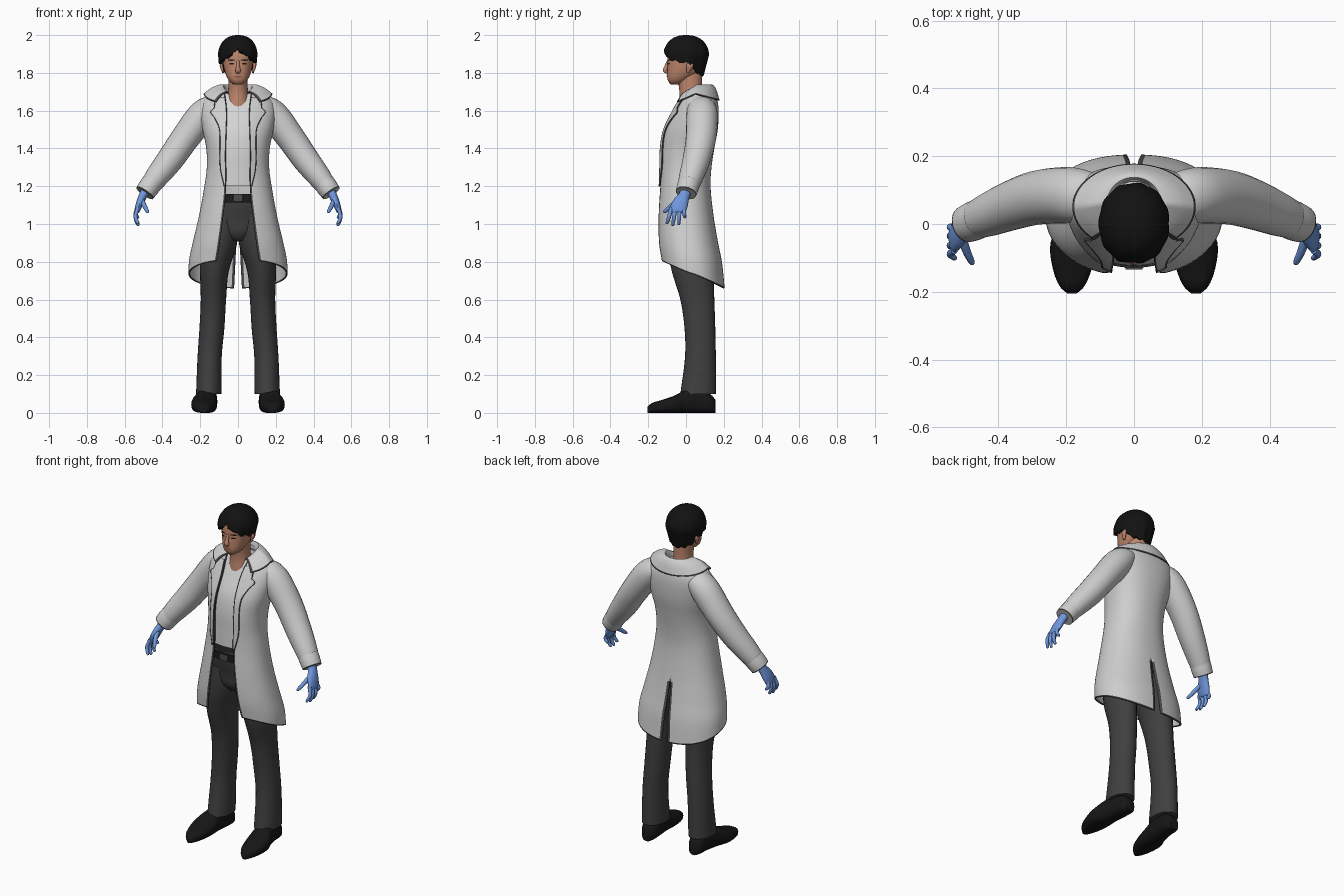
import bpy, bmesh
from math import sin, cos, asin, acos, pi, radians, copysign
from mathutils import Vector

cube = bpy.data.objects.get("Cube")
if cube:
    bpy.data.objects.remove(cube, do_unlink=True)


def material(name, r, g, b):
    m = bpy.data.materials.new(name)
    m.use_nodes = True
    m.diffuse_color = (r, g, b, 1)
    node = next(n for n in m.node_tree.nodes if n.type == 'BSDF_PRINCIPLED')
    node.inputs["Base Color"].default_value = (r, g, b, 1)
    node.inputs["Roughness"].default_value = 0.8
    return m


COAT = material("coat_white", .62, .62, .62)
SHIRT = material("shirt_white", .66, .66, .66)
TRIM = material("seam_grey", .07, .07, .07)
TROUSER = material("trouser_grey", .05, .05, .05)
HAIR = material("hair_black", .006, .006, .006)
SHOE = material("shoe_black", .008, .008, .009)
SKIN = material("skin", .52, .24, .15)
LIP = material("lip", .36, .13, .09)
GLOVE = material("glove_blue", .16, .31, .72)
BELT = material("belt_black", .012, .012, .012)


def curve(table, k):
    """Smooth interpolation of table rows keyed by their first number."""
    n = len(table)
    k = min(max(k, table[0][0]), table[-1][0])
    i = max(j for j in range(n - 1) if table[j][0] <= k)
    h = table[i + 1][0] - table[i][0]
    t = (k - table[i][0]) / h

    def slope(j, c):
        a, b = table[max(j - 1, 0)], table[min(j + 1, n - 1)]
        return (b[c] - a[c]) / (b[0] - a[0])
    return [(2*t**3 - 3*t*t + 1) * table[i][c] + (3*t*t - 2*t**3) * table[i + 1][c]
            + h * ((t**3 - 2*t*t + t) * slope(i, c) + (t**3 - t*t) * slope(i + 1, c))
            for c in range(1, len(table[0]))]


def surface(name, rings, mats, closed=True, rule=None, mirror=False, thick=0, out=None):
    """Skin a list of rings; closed rings get caps, open ones face away from out."""
    bm = bmesh.new()
    vs = [[bm.verts.new(p) for p in r] for r in rings]
    n = len(vs[0])
    for i in range(len(vs) - 1):
        for j in range(n if closed else n - 1):
            k = (j + 1) % n
            f = bm.faces.new((vs[i][j], vs[i][k], vs[i + 1][k], vs[i + 1][j]))
            f.material_index = rule(i, j) if rule else 0
    if closed:
        bm.faces.new(vs[0])
        bm.faces.new(vs[-1])
    bmesh.ops.remove_doubles(bm, verts=bm.verts[:], dist=1e-5)
    bmesh.ops.recalc_face_normals(bm, faces=bm.faces[:])
    if out:
        o = Vector(out)
        if sum(f.normal.dot(f.calc_center_median() - o) * f.calc_area() for f in bm.faces) < 0:
            bmesh.ops.reverse_faces(bm, faces=bm.faces[:])
    me = bpy.data.meshes.new(name)
    bm.to_mesh(me)
    bm.free()
    for m in mats:
        me.materials.append(m)
    ob = bpy.data.objects.new(name, me)
    bpy.context.collection.objects.link(ob)
    bpy.ops.object.select_all(action='DESELECT')
    ob.select_set(True)
    bpy.context.view_layer.objects.active = ob
    bpy.ops.object.shade_smooth_by_angle(angle=radians(50))
    if mirror:
        ob.modifiers.new("mirror", 'MIRROR').merge_threshold = .0005
    if thick:
        s = ob.modifiers.new("thickness", 'SOLIDIFY')
        s.thickness, s.offset = thick, -1
    return ob


def power(v, p):
    return copysign(abs(v) ** p, v)


def point(row, a, z, p):
    cx, w, yf, yb = row
    return (cx + w * power(sin(a), p), (yf + yb) / 2 - (yb - yf) / 2 * power(cos(a), p), z)


def front_y(row, x, p):
    cx, w, yf, yb = row
    s = min(abs(x - cx) / w, .99) ** (1 / p)
    return (yf + yb) / 2 - (yb - yf) / 2 * (1 - s * s) ** (p / 2)


def body(name, table, mat, rows=16, n=28, p=1, mirror=False):
    """Stack of upright cross sections: z, centre x, half width, front y, back y."""
    z0, z1 = table[0][0], table[-1][0]
    zs = [z0 + (z1 - z0) * i / rows for i in range(rows + 1)]
    return surface(name, [[point(curve(table, z), 2 * pi * j / n, z, p) for j in range(n)]
                          for z in zs], [mat], mirror=mirror)


def tube(name, path, mats, n=16, steps=4, mirror=True, rule=None):
    """Tube along points of x, y, z with two radii."""
    path = [(i,) + r for i, r in enumerate(path)]
    rows = [curve(path, i / steps) for i in range((len(path) - 1) * steps + 1)]
    rings = []
    for i, r in enumerate(rows):
        t = Vector(rows[min(i + 1, len(rows) - 1)][:3]) - Vector(rows[max(i - 1, 0)][:3])
        u = t.cross(Vector((0, 1, 0))).normalized()
        v = t.cross(u).normalized()
        rings.append([Vector(r[:3]) + u * r[3] * cos(2 * pi * j / n) + v * r[4] * sin(2 * pi * j / n)
                      for j in range(n)])
    return surface(name, rings, mats, mirror=mirror, rule=rule)


# Head, neck and facial features
HEAD = [(1.738, 0, .022, -.08, -.03), (1.755, 0, .044, -.094, 0), (1.78, 0, .06, -.1, .04),
        (1.81, 0, .071, -.1, .08), (1.85, 0, .079, -.098, .095), (1.9, 0, .081, -.096, .1),
        (1.95, 0, .07, -.08, .085), (1.98, 0, .03, -.03, .04)]
body("head", HEAD, SKIN, rows=24, p=.9)
body("neck", [(1.62, 0, .07, -.04, .1), (1.7, 0, .053, -.035, .085), (1.8, 0, .052, -.05, .085)], SKIN)
tube("nose", [(0, -.094, 1.865, .007, .006), (0, -.104, 1.835, .009, .01),
              (0, -.11, 1.813, .015, .012), (0, -.098, 1.8, .01, .006)], [SKIN], mirror=False)
tube("ear", [(.08, .02, 1.862, .006, .01), (.088, .02, 1.838, .009, .018),
             (.078, .01, 1.8, .005, .007)], [SKIN])


def decal(name, cx, cz, w, h, mat, mirror):
    """Thin oval lying on the face."""
    def ring(s):
        pts = [(cx + s * w * cos(a * pi / 8), cz + s * h * sin(a * pi / 8)) for a in range(16)]
        return [(x, front_y(curve(HEAD, z), x, .9) - .002, z) for x, z in pts]
    surface(name, [ring(1), ring(.5)], [mat], mirror=mirror)


decal("eye", .034, 1.848, .013, .0045, HAIR, True)
decal("eyebrow", .035, 1.868, .02, .004, HAIR, True)
decal("lips", 0, 1.78, .024, .007, LIP, False)

# Parted hair with a ragged lower edge
HAIRLINE = [(0, 1.928), (20, 1.9), (45, 1.872), (80, 1.855), (100, 1.845), (122, 1.805), (180, 1.785)]


def hair_point(a, v):
    deg = min(a, 2 * pi - a) * 180 / pi
    bottom = curve(HAIRLINE, deg)[0] + .006 * sin(13 * a)
    mid = 1.895
    end = acos((bottom - mid) / .105) if bottom > mid else pi / 2
    phi = end * min(v / .6, 1)
    z, r = mid + .105 * cos(phi), sin(phi) ** .85
    if v > .6 and bottom < mid:
        z = mid + (bottom - mid) * (v - .6) / .4
        r = 1 - (2.2 if deg > 100 else 1) * (mid - z)
    elif v > .6:
        z -= .002 * (v - .6)
    r *= 1 + .025 * sin(11 * a) * v
    return point((0, .104 * r, -.118 * r, .121 * r), a, z, .95)


surface("hair", [[hair_point(2 * pi * j / 72, i / 20) for j in range(73)] for i in range(21)],
        [HAIR], closed=False, thick=.018, out=(0, 0, 1.86))

# Long coat: two mirrored halves, open in front and vented behind
COAT_ROWS = [(.66, 0, .262, -.12, .205), (.8, 0, .26, -.138, .19), (.9, 0, .24, -.152, .17),
             (1.05, 0, .205, -.152, .145), (1.2, 0, .178, -.142, .13), (1.3, 0, .165, -.14, .135),
             (1.4, 0, .168, -.137, .15), (1.5, 0, .188, -.117, .168), (1.6, 0, .2, -.068, .173),
             (1.66, 0, .18, -.035, .165), (1.69, 0, .13, -.02, .15), (1.715, 0, .085, 0, .13)]
OPENING = [(.66, .125), (.8, .11), (.95, .09), (1.16, .067), (1.4, .065), (1.6, .06), (1.715, .075)]
P = .88
VENT = 1.02


def coat_point(t, v):
    z = 1.715
    for _ in range(2):
        row = curve(COAT_ROWS, z)
        a0 = asin(min(curve(OPENING, z)[0] / row[1], .95) ** (1 / P))
        gap = .003 + .05 * (VENT - z) / 1 if z < VENT else 0
        a = a0 + (pi - asin((gap / row[1]) ** (1 / P)) - a0) * t
        z = 1.715 - (1.715 - (.81 - .15 * (1 - cos(a)) / 2)) * v
    x, y, z = point(curve(COAT_ROWS, z), a, z, P)
    return (0 if t == 1 and z >= VENT else x, y, z)


cols = [0, .016] + [.016 + .968 * j / 32 for j in range(1, 33)] + [1]
vrows = [.993 * i / 44 for i in range(45)] + [1]
surface("coat_body", [[coat_point(t, v) for t in cols] for v in vrows], [COAT, TRIM], closed=False,
        rule=lambda i, j: int(i == 44 or j == 0 or (j == 33 and i > 29)),
        mirror=True, thick=.008, out=(0, .02, 1.25))

# Notched lapels lying on the coat front
LAPEL = [(1.2, .075), (1.3, .096), (1.5, .1), (1.565, .128), (1.595, .15), (1.61, .13), (1.67, .125)]


def lapel_row(z):
    a, b = curve(OPENING, z)[0], curve(LAPEL, z)[0]
    xs = [a] + [a + .005 + (b - a - .011) * j / 6 for j in range(7)] + [b]
    return [(x, front_y(curve(COAT_ROWS, z), x, P) - .009, z) for x in xs]


surface("lapel", [lapel_row(1.2 + .47 * i / 40) for i in range(41)], [COAT, TRIM], closed=False,
        rule=lambda i, j: int(j in (0, 7)), mirror=True, thick=.006, out=(.08, .1, 1.4))


# Turned-down collar
def collar_row(a):
    s, c = sin(a), cos(a)
    f, b = max(c, 0), max(-c, 0)
    keys = [(0, .068 * s, .055 - .07 * c, 1.69 - .04 * f), (1, .08 * s, .06 - .078 * c, 1.738 - .05 * f),
            (2, .135 * s, .055 - .105 * c, 1.724 - .05 * f - .012 * b),
            (3, .182 * s, .05 - .128 * c, 1.69 - .055 * f - .035 * b)]
    return [curve(keys, k) for k in [i / 3 for i in range(9)] + [2.88, 3]]


surface("collar", [collar_row(radians(40 + 140 * i / 28)) for i in range(29)], [COAT, TRIM],
        closed=False, rule=lambda i, j: int(j == 9 or i == 0), mirror=True, thick=.006, out=(0, .05, 1.5))

# Sleeves and cuffs
tube("sleeve", [(.12, .08, 1.62, .058, .07), (.16, .083, 1.602, .073, .08), (.205, .085, 1.555, .08, .083),
                (.285, .078, 1.447, .075, .08), (.36, .055, 1.34, .071, .073), (.43, .027, 1.25, .062, .064),
                (.482, .005, 1.18, .05, .052)], [COAT], n=24)
tube("cuff", [(.452, .018, 1.222, .056, .058), (.475, .008, 1.19, .056, .058), (.494, 0, 1.163, .053, .055)],
     [COAT, TRIM], n=24, steps=6, rule=lambda i, j: int(i in (0, 11)))

# Gloved hands
tube("palm", [(.485, .002, 1.185, .026, .03), (.503, -.01, 1.15, .022, .03), (.52, -.03, 1.11, .02, .042),
              (.534, -.045, 1.07, .014, .042), (.535, -.046, 1.062, .006, .03)], [GLOVE])
for label, y0, y1, z1 in (("index", -.078, -.1, 1.0), ("middle", -.057, -.07, .99),
                          ("ring", -.034, -.038, .995), ("little", -.013, -.006, 1.03)):
    ym, zm = (y0 + y1) / 2, (1.08 + z1) / 2
    tube(label + "_finger", [(.53, y0, 1.085, .01, .011), (.543, ym, zm, .01, .0105),
                             (.53, y1, z1 + .006, .008, .008), (.528, y1, z1, .003, .003)], [GLOVE], n=10)
tube("thumb", [(.51, -.03, 1.13, .013, .015), (.495, -.078, 1.095, .012, .013),
               (.479, -.112, 1.066, .009, .009), (.477, -.118, 1.06, .003, .003)], [GLOVE], n=10)

# Shirt, belt and trousers
body("shirt", [(z, 0, w - .018, yf + .016, yb - .018) for z, cx, w, yf, yb in COAT_ROWS[4:-1]],
     SHIRT, rows=24, n=40, p=P)
body("hips", [(.91, 0, .05, -.06, .1), (.95, 0, .1, -.09, .115), (1.02, 0, .15, -.1, .12),
              (1.1, 0, .155, -.115, .11), (1.16, 0, .155, -.118, .105)], TROUSER, n=36, p=P)
body("belt", [(1.115, 0, .16, -.127, .112), (1.16, 0, .16, -.129, .11)], BELT, rows=2, n=36, p=P)
body("belt_buckle", [(1.12, 0, .026, -.135, -.12), (1.155, 0, .026, -.135, -.12)], TRIM, rows=1, n=20, p=.3)
body("trouser_leg", [(.1, .155, .067, -.03, .16), (.3, .15, .064, -.005, .158), (.45, .138, .066, -.008, .155),
                     (.6, .13, .067, -.03, .15), (.75, .125, .076, -.075, .145), (.9, .1, .096, -.1, .14),
                     (1.05, .08, .08, -.1, .12)], TROUSER, rows=28, mirror=True)

# Shoes: rounded sections from toe to heel of y, centre x, half width, height
SHOES = [(-.205, .183, .014, .03), (-.185, .183, .036, .05), (-.13, .182, .058, .068), (-.06, .18, .067, .092),
         (0, .17, .056, .122), (.07, .16, .05, .125), (.13, .157, .045, .1), (.155, .156, .028, .07)]
rings = []
for i in range(25):
    y = -.205 + .36 * i / 24
    cx, w, h = curve(SHOES, y)
    rings.append([(cx + w * power(cos(a * pi / 12), .75), y, h / 2 + h / 2 * power(sin(a * pi / 12), .75))
                  for a in range(24)])
surface("shoe", rings, [SHOE], mirror=True)
